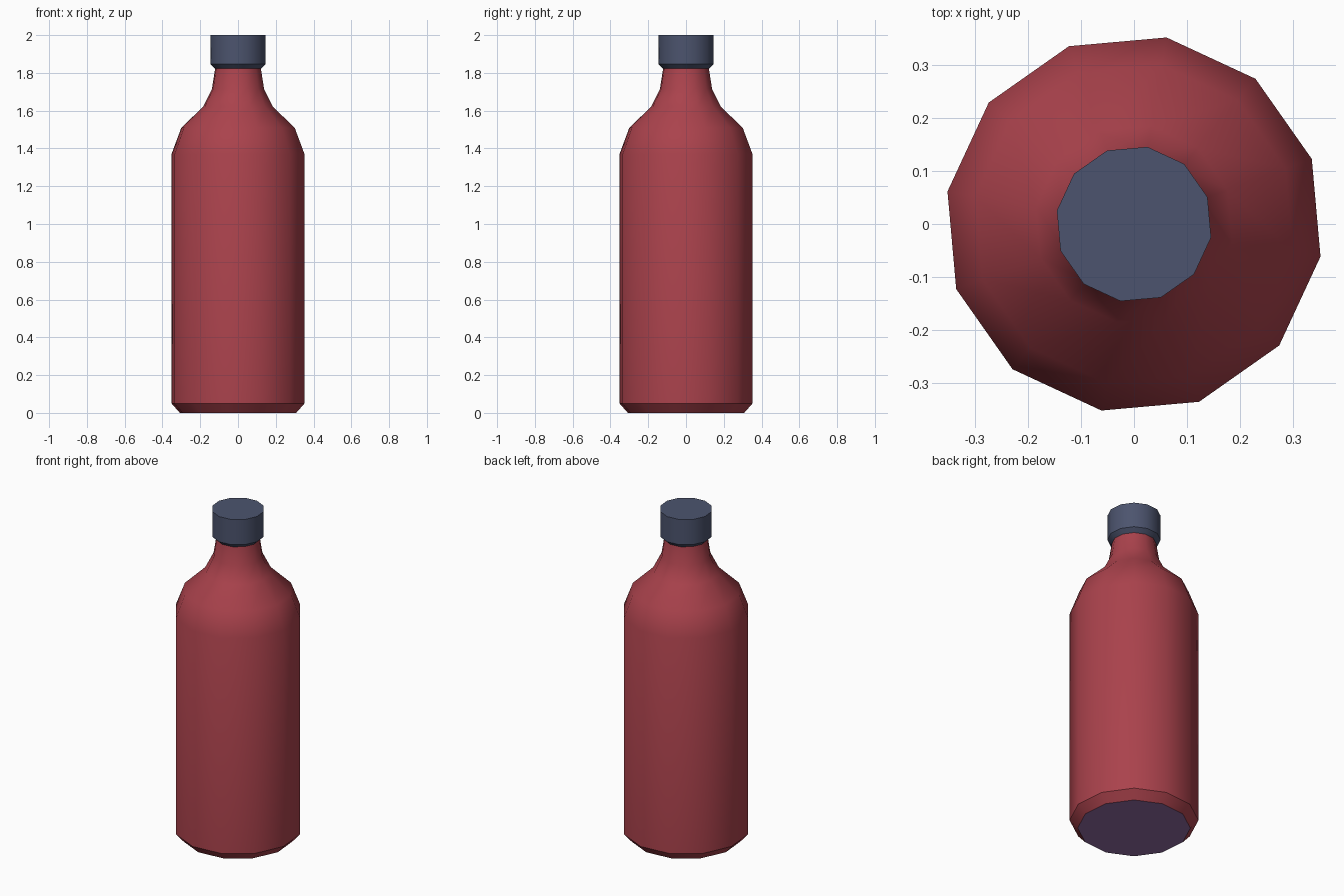
import bpy, bmesh, math

if "Cube" in bpy.data.objects:
    bpy.data.objects.remove(bpy.data.objects["Cube"])

SIDES = 12
TURN = math.radians(20.1)            # rotation of the first corner
K = 1 / math.cos(math.radians(9.9))  # silhouette half-width -> corner radius


def material(name, rgb):
    m = bpy.data.materials.new(name)
    lin = [((c / 255 + 0.055) / 1.055) ** 2.4 for c in rgb]
    m.diffuse_color = (*lin, 1)
    m.use_nodes = True
    m.node_tree.nodes["Principled BSDF"].inputs["Base Color"].default_value = m.diffuse_color
    return m


def lathe(name, profile, mats):
    """Spin (half width, z) points into a closed 12-sided solid."""
    bm = bmesh.new()
    rings = []
    for r, z in profile:
        rings.append([bm.verts.new((r * K * math.cos(TURN + i * math.tau / SIDES),
                                    r * K * math.sin(TURN + i * math.tau / SIDES), z))
                      for i in range(SIDES)])
    for a, b in zip(rings, rings[1:]):
        for i in range(SIDES):
            j = (i + 1) % SIDES
            bm.faces.new((a[i], a[j], b[j], b[i]))
    bottom = bm.faces.new(rings[0][::-1])
    bm.faces.new(rings[-1])
    bottom.material_index = len(mats) - 1
    bm.normal_update()
    me = bpy.data.meshes.new(name)
    bm.to_mesh(me)
    bm.free()
    for m in mats:
        me.materials.append(m)
    ob = bpy.data.objects.new(name, me)
    bpy.context.collection.objects.link(ob)
    bpy.ops.object.select_all(action='DESELECT')
    ob.select_set(True)
    bpy.context.view_layer.objects.active = ob
    bpy.ops.object.shade_smooth_by_angle(angle=math.radians(35))
    return ob


red = material("bottle red", (170, 66, 76))
navy = material("cap slate blue", (76, 84, 110))
purple = material("base purple", (148, 109, 165))

# Bottle body with chamfered base, sloping shoulder and neck
lathe("bottle_body", [(0.308, 0), (0.352, 0.05), (0.352, 1.37), (0.30, 1.51),
                      (0.185, 1.62), (0.138, 1.715), (0.12, 1.83)], [red, purple])

# Screw cap with chamfered lower rim
lathe("cap", [(0.119, 1.82), (0.1455, 1.846), (0.1455, 2.0)], [navy])
